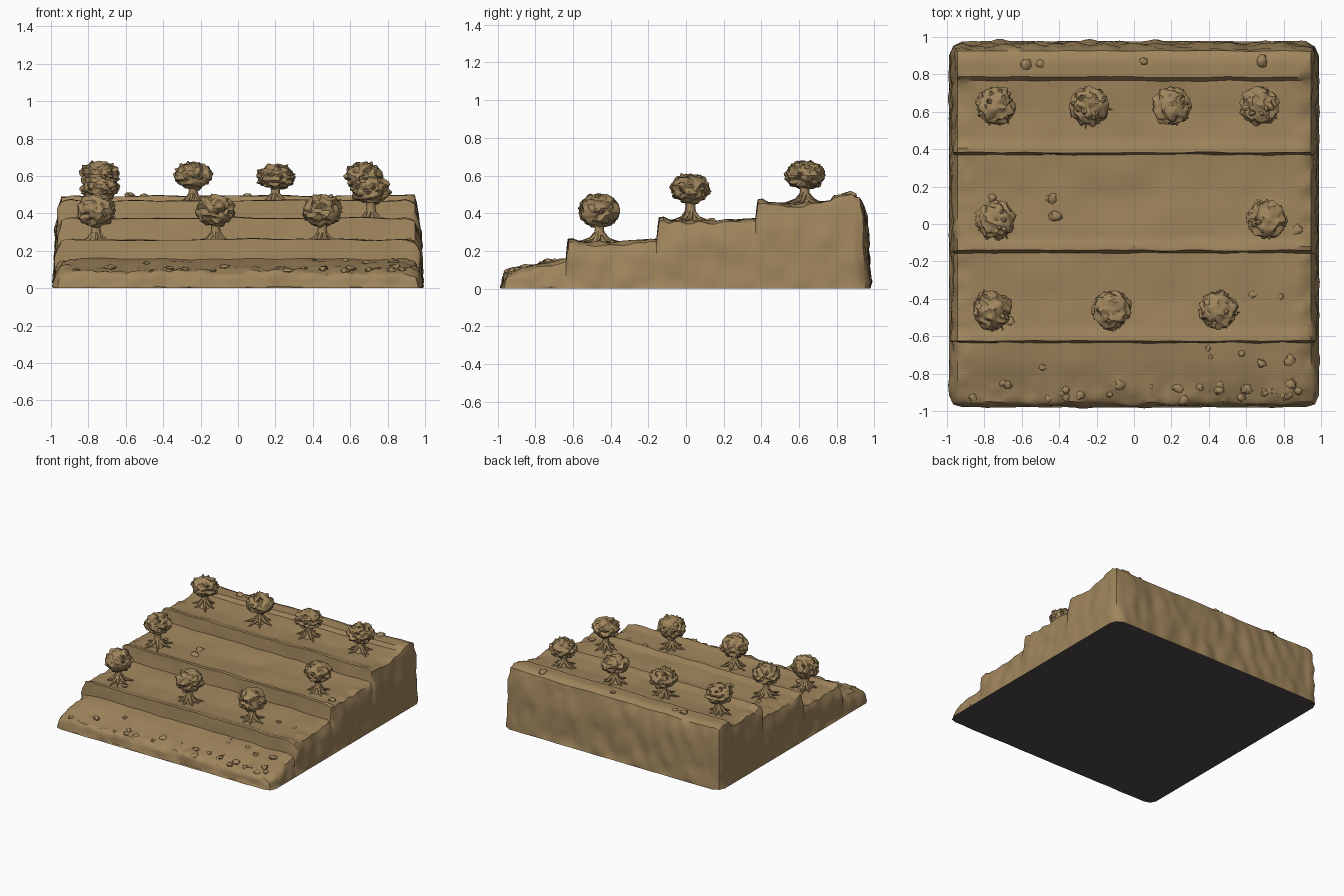
import bpy, bmesh, math, random
from mathutils import Vector, noise

if "Cube" in bpy.data.objects:
    bpy.data.objects.remove(bpy.data.objects["Cube"])

random.seed(7)


def mat(name, rgb):
    m = bpy.data.materials.new(name)
    m.diffuse_color = (*rgb, 1)
    m.use_nodes = True
    m.node_tree.nodes["Principled BSDF"].inputs["Base Color"].default_value = m.diffuse_color
    return m


EARTH = mat("earth brown", (0.35, 0.235, 0.108))
DARK = mat("underside grey", (0.075, 0.066, 0.066))


def finish(bm, name, angle, mats):
    bmesh.ops.recalc_face_normals(bm, faces=bm.faces)
    me = bpy.data.meshes.new(name)
    bm.to_mesh(me)
    bm.free()
    ob = bpy.data.objects.new(name, me)
    bpy.context.collection.objects.link(ob)
    for m in mats:
        me.materials.append(m)
    bpy.ops.object.select_all(action='DESELECT')
    ob.select_set(True)
    bpy.context.view_layer.objects.active = ob
    bpy.ops.object.shade_smooth_by_angle(angle=math.radians(angle))
    return ob


# Hillside profile (y, z), front to back, with steep terrace walls
PROFILE = [(-0.95, 0.085), (-0.86, 0.11), (-0.74, 0.14), (-0.635, 0.155),
           (-0.625, 0.26), (-0.60, 0.262), (-0.57, 0.25), (-0.40, 0.245), (-0.155, 0.26),
           (-0.142, 0.375), (-0.12, 0.378), (-0.09, 0.362), (0.15, 0.355), (0.37, 0.37),
           (0.382, 0.468), (0.405, 0.47), (0.44, 0.455), (0.60, 0.45), (0.765, 0.465),
           (0.785, 0.493), (0.88, 0.495), (0.925, 0.475)]


def dense(profile, step=0.03):
    out = []
    for (y0, z0), (y1, z1) in zip(profile, profile[1:]):
        n = max(1, round(math.hypot(y1 - y0, z1 - z0) / step))
        out += [(y0 + (y1 - y0) * i / n, z0 + (z1 - z0) * i / n) for i in range(n)]
    return out + [profile[-1]]


def ground(y):
    for (y0, z0), (y1, z1) in zip(PROFILE, PROFILE[1:]):
        if y0 <= y <= y1:
            return z0 + (z1 - z0) * (y - y0) / (y1 - y0)
    return 0.1


def lumps(p, f):
    # rounded stone-like bumps, roughly -0.5 to 0.5
    return 0.5 - noise.voronoi(p * f)[0][0]


# Terraced hillside: height sheet, then rough side walls down to a flat base
bm = bmesh.new()
rows = dense(PROFILE)
NX = 72
grid = []
for y, z in rows:
    line = []
    for i in range(NX + 1):
        x = -0.945 + 1.89 * i / NX
        p = Vector((x, y, z))
        edge = max(0, (abs(x) - 0.84) / 0.1, (-0.78 - y) / 0.17)
        h = 0.01 * noise.noise(p * 5) + 0.035 * min(edge, 1) * lumps(p, 13)
        if abs(x) > 0.9:
            h -= 0.25 * (abs(x) - 0.9)
        dy = 0.006 * noise.noise(p * 7 + Vector((3, 1, 0)))
        line.append(bm.verts.new((x, y + dy, z + h)))
    grid.append(line)
for a, b in zip(grid, grid[1:]):
    for i in range(NX):
        bm.faces.new((a[i], a[i + 1], b[i + 1], b[i]))
ring = (grid[0][:-1] + [r[-1] for r in grid[:-1]]
        + grid[-1][:0:-1] + [r[0] for r in grid[:0:-1]])
top = [v.co.copy() for v in ring]
edge_y0, edge_y1 = rows[0][0], rows[-1][0]
for t, off in ((0.08, 0.014), (0.2, 0.024), (0.35, 0.03), (0.5, 0.033),
               (0.65, 0.036), (0.8, 0.04), (0.92, 0.043), (1.0, 0.043)):
    new = []
    for c in top:
        p = Vector((c.x, c.y, c.z * (1 - t)))
        sx = (c.x > 0.94) - (c.x < -0.94)
        sy = (c.y > edge_y1 - 0.012) - (c.y < edge_y0 + 0.012)
        d = Vector((sx, sy * (0.7 if sy < 0 else 1.2), 0))
        if sx and sy:
            d *= 0.5
        amt = off
        if t < 1:
            amt += 0.035 * (lumps(p, 8) - 0.1)
        new.append(bm.verts.new(p + d * max(amt, 0.003)))
    for i in range(len(new)):
        j = (i + 1) % len(new)
        bm.faces.new((ring[i], ring[j], new[j], new[i]))
    ring = new
base = bm.faces.new(ring)
base.material_index = 1
finish(bm, "terraced_hillside", 38, [EARTH, DARK])


def blob(bm, centre, radii, f, amp, sub):
    # noisy squashed sphere
    off = Vector([random.uniform(-20, 20) for _ in range(3)])
    for v in bmesh.ops.create_icosphere(bm, subdivisions=sub, radius=1)["verts"]:
        n = v.co.normalized()
        r = 1 + amp * noise.noise(n * f + off) + amp * 0.7 * lumps(n * 0.5 + off, f)
        v.co = Vector(centre) + Vector([n[k] * radii[k] * r for k in range(3)])


def tube(bm, pts, radii, sides=9):
    # tapered tube along a path
    prev = None
    for k, (p, r) in enumerate(zip(pts, radii)):
        d = (pts[min(k + 1, len(pts) - 1)] - pts[max(k - 1, 0)]).normalized()
        u = d.cross(Vector((0.3, 1, 0.1))).normalized()
        w = d.cross(u)
        cur = [bm.verts.new(p + r * (u * math.cos(a) + w * math.sin(a)))
               for a in (2 * math.pi * i / sides for i in range(sides))]
        if prev:
            for i in range(sides):
                j = (i + 1) % sides
                bm.faces.new((prev[i], prev[j], cur[j], cur[i]))
        prev = cur
    bm.faces.new(prev)


# Trees: x, y, canopy centre height, canopy half height
TREES = [(-0.74, 0.63, 0.605, 0.07), (-0.24, 0.63, 0.60, 0.07),
         (0.20, 0.63, 0.595, 0.066), (0.67, 0.63, 0.60, 0.068),
         (-0.74, 0.02, 0.535, 0.07), (0.71, 0.025, 0.525, 0.07),
         (-0.76, -0.46, 0.415, 0.085), (-0.12, -0.46, 0.415, 0.085),
         (0.45, -0.46, 0.415, 0.085)]
for n, (x, y, zc, hz) in enumerate(TREES, 1):
    z = ground(y)
    bm = bmesh.new()
    tube(bm, [Vector((x, y, z + (zc - z) * t)) for t in (-0.08, 0.08, 0.22, 0.45, 0.7, 0.95)],
         (0.058, 0.044, 0.03, 0.024, 0.03, 0.05))
    # spreading roots
    for k in range(7):
        a = 2 * math.pi * k / 7 + random.uniform(-0.3, 0.3)
        L = random.uniform(0.08, 0.125)
        d = Vector((math.cos(a), math.sin(a), 0))
        o = Vector((x, y, z))
        tube(bm, [o + d * 0.01 + Vector((0, 0, 0.05)), o + d * 0.045 + Vector((0, 0, 0.014)),
                  o + d * L + Vector((0, 0, -0.003))], (0.016, 0.013, 0.004), 6)
    finish(bm, f"tree_trunk_{n}", 50, [EARTH])
    bm = bmesh.new()
    blob(bm, (x, y, zc), (0.1, 0.1, hz), 3.2, 0.24, 4)
    # leaf tufts poking out of the crown
    for k in range(16):
        a, s = random.uniform(0, 6.28), random.uniform(-0.5, 0.9)
        c = math.sqrt(1 - s * s)
        d = Vector((c * math.cos(a), c * math.sin(a), s))
        p = Vector((x, y, zc)) + Vector((d.x * 0.08, d.y * 0.08, d.z * hz * 0.85))
        tube(bm, [p, p + d * 0.014, p + d * 0.03], (0.022, 0.014, 0.002), 5)
    finish(bm, f"tree_crown_{n}", 35, [EARTH])

# Loose stones on the front slope and terraces
bm = bmesh.new()
for k in range(46):
    x = random.uniform(-0.92, 0.92)
    y = random.uniform(-0.94, -0.84) if k < 28 else random.choice(
        (random.uniform(-0.8, -0.66), random.uniform(-0.55, -0.2),
         random.uniform(-0.05, 0.3), random.uniform(0.8, 0.88)))
    r = random.uniform(0.015, 0.032)
    blob(bm, (x, y, ground(y)), (r, r, r * 0.6), 1.5, 0.5, 2)
finish(bm, "loose_stones", 45, [EARTH])
